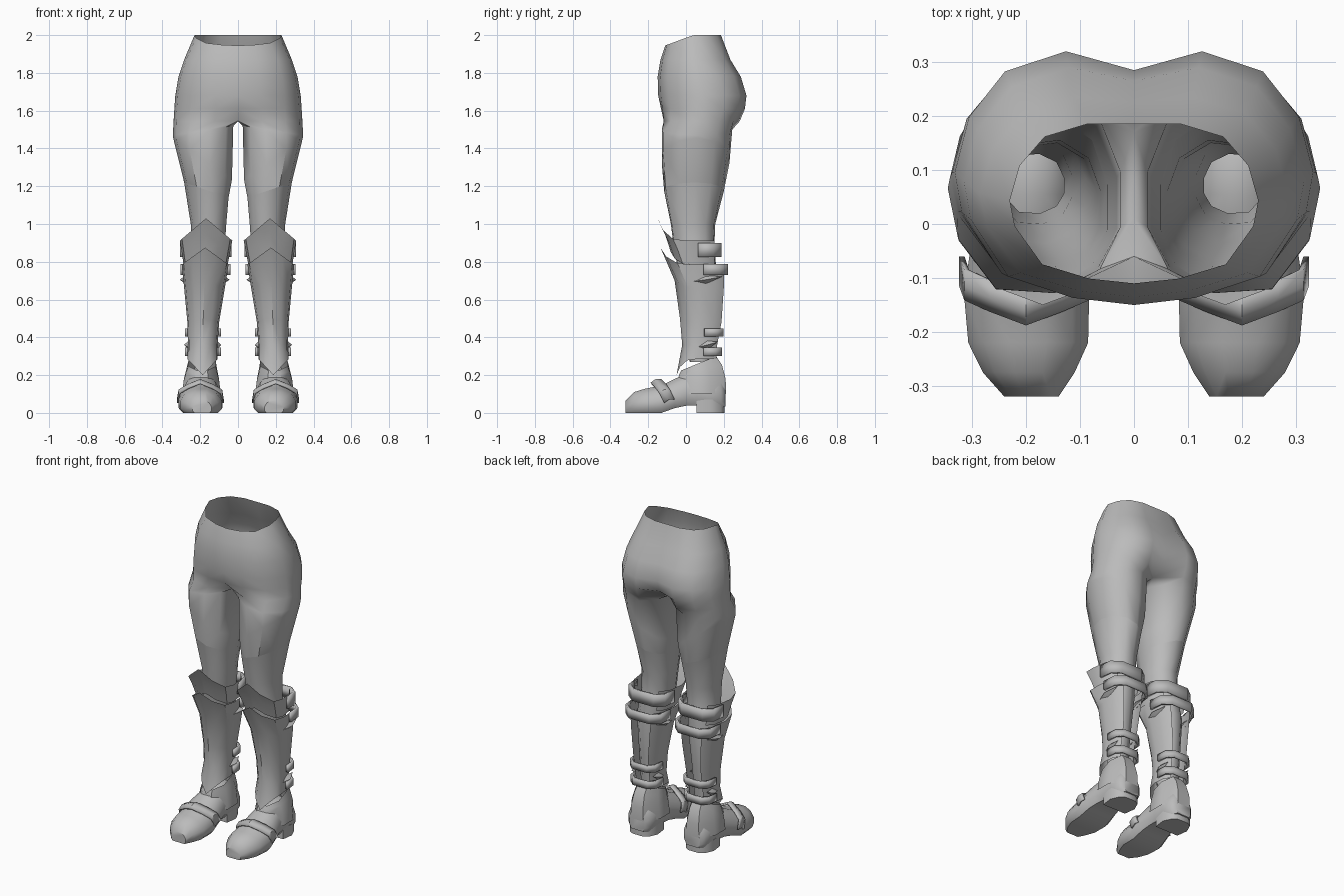
import bpy, bmesh, math

if "Cube" in bpy.data.objects:
    bpy.data.objects.remove(bpy.data.objects["Cube"])

grey = bpy.data.materials.new("plain grey")
grey.diffuse_color = (0.5, 0.5, 0.5, 1)
grey.use_nodes = True
grey.node_tree.nodes["Principled BSDF"].inputs["Base Color"].default_value = grey.diffuse_color


def finish(name, bm, angle=40, thick=0, sharp_z=None):
    """Turn a bmesh into a smooth, x-mirrored object."""
    bmesh.ops.recalc_face_normals(bm, faces=bm.faces)
    me = bpy.data.meshes.new(name)
    bm.to_mesh(me)
    bm.free()
    me.materials.append(grey)
    me.shade_smooth()
    me.set_sharp_from_angle(angle=math.radians(angle))
    ob = bpy.data.objects.new(name, me)
    bpy.context.collection.objects.link(ob)
    if thick:
        so = ob.modifiers.new("thickness", 'SOLIDIFY')
        so.thickness, so.offset = thick, 0
    mi = ob.modifiers.new("mirror", 'MIRROR')
    mi.use_clip = False
    mi.merge_threshold = 0.0005
    return ob


def loft(rings, closed=True, caps=False):
    """Skin a list of equal-length point rings."""
    bm = bmesh.new()
    vs = [[bm.verts.new(p) for p in r] for r in rings]
    n = len(rings[0])
    for a, b in zip(vs, vs[1:]):
        for i in range(n if closed else n - 1):
            j = (i + 1) % n
            bm.faces.new((a[i], a[j], b[j], b[i]))
    if caps:
        bm.faces.new(vs[0])
        bm.faces.new(vs[-1])
    return bm


def mix(a, b, t):
    return a + (b - a) * t


# Body: half pelvis running into one leg, mirrored
HIP = [(0, 0), (.36, .03), (.74, .12), (.96, .36), (1, .52), (.92, .74),
       (.72, .92), (.38, 1), (0, .93), (0, .62), (0, .3)]
LEG = [(.12, .12), (.38, 0), (.72, .02), (.94, .27), (1, .52), (.93, .78),
       (.7, .97), (.4, 1), (.12, .86), (0, .6), (0, .33)]
hips = [  # z, front, back, outer, centre front, centre back
    (1.945, -.11, .185, .23, -.11, .185),
    (1.87, -.135, .235, .285, -.135, .225),
    (1.78, -.15, .29, .315, -.15, .265),
    (1.68, -.147, .32, .332, -.147, .285),
    (1.61, -.138, .312, .337, -.132, .265),
    (1.545, -.13, .285, .341, -.06, .17)]
legs = [  # z, tilt, front, back, inner, outer
    (1.495, -.05, -.128, .245, .025, .345),
    (1.345, .22, -.128, .23, .032, .343),
    (1.18, .08, -.115, .20, .05, .285),
    (1.0, 0, -.08, .155, .062, .25),
    (.88, 0, -.065, .15, .07, .25),
    (.72, 0, -.035, .165, .09, .27),
    (.5, 0, 0, .15, .115, .255),
    (.27, 0, .02, .13, .13, .245)]
rings = []
for k, (z, f, b, o, cf, cb) in enumerate(hips):
    ring = []
    for i, (u, v) in enumerate(HIP):
        y = mix(f, b, v)
        if u == 0:
            y = mix(cf, cb, {0: 0, 8: 1, 9: .62, 10: .3}[i])
        rise = .055 * min(1, v * 2) if k == 0 else 0
        ring.append((o * u, y, z + rise))
    rings.append(ring)
for z, t, f, b, i, o in legs:
    rings.append([(mix(i, o, u), mix(f, b, v), z + t * (u - .5)) for u, v in LEG])
bm = loft(rings)
# remove the inner walls on the centre plane
bmesh.ops.delete(bm, geom=[f for f in bm.faces if all(abs(v.co.x) < 1e-5 for v in f.verts)],
                 context='FACES')
bm.verts.ensure_lookup_table()
body = finish("hips_and_legs", bm, 50)
# crisp hem where the stocking meets the thigh
n = len(LEG)
hem = range(7 * n, 8 * n)
bm = bmesh.new()
bm.from_mesh(body.data)
for e in bm.edges:
    if all(v.index in hem for v in e.verts):
        e.smooth = False
bm.to_mesh(body.data)
bm.free()

# Armour shells: open at the back, pointed at the front
HALF = [(.5, 0, 0), (.24, .09, .52), (.04, .27, .92), (0, .5, 1), (.05, .83, 1), (.2, 1, 1)]
SHELL = HALF[:0:-1] + [(1 - u, v, s) for u, v, s in HALF]
SHELL = [(u, v, s) for u, v, s in HALF[:0:-1]] + [(1 - u, v, s) for u, v, s in HALF]


def shell(name, levels):
    # level: z at front, z at sides, inner, outer, front, back
    rows = [[(mix(i, o, u), mix(f, b, v), mix(zf, zs, s)) for u, v, s in SHELL]
            for zf, zs, i, o, f, b in levels]
    finish(name, loft(rows, closed=False), 40)


shell("knee_guard", [
    (1.03, .912, .03, .308, -.15, .15),
    (.95, .85, .042, .298, -.112, .15),
    (.85, .785, .055, .288, -.08, .15)])
shell("shin_guard", [
    (.875, .785, .05, .298, -.135, .2),
    (.70, .66, .07, .285, -.06, .2),
    (.5, .48, .10, .268, -.032, .188),
    (.36, .36, .108, .265, -.02, .165),
    (.2, .285, .108, .267, -.05, .16)])

# Straps wrapping the back of the leg
BAND = [(-.01, .55), (.02, .85), (.22, 1), (.78, 1), (.98, .85), (1.01, .55)]
for name, z0, z1, i, o, f, b in [
        ("knee_strap", .825, .9, .045, .297, -.08, .18),
        ("upper_calf_strap", .73, .787, .05, .295, -.06, .217),
        ("lower_calf_strap", .405, .447, .1, .272, -.02, .193),
        ("ankle_strap", .3, .345, .1, .272, -.02, .185)]:
    rows = [[(mix(i, o, u), mix(f, b, v), z) for u, v in BAND] for z in (z0, z1)]
    finish(name, loft(rows, closed=False), 40, thick=.014)


# Leaf-shaped strap ends on both sides of the shin guard
def leaf(name, x, out, y0, y1, z):
    bm = bmesh.new()
    ym = (y0 + y1) / 2
    a, b, t, d, tip = [bm.verts.new(p) for p in [
        (x, y0, z - .012), (x, y1, z + .016), (x, ym, z + .022),
        (x, ym, z - .022), (x + out, ym, z)]]
    for tri in ((a, t, tip), (t, b, tip), (b, d, tip), (d, a, tip)):
        bm.faces.new(tri)
    finish(name, bm, 60)


leaf("upper_outer_leaf", .28, .028, .02, .19, .705)
leaf("upper_inner_leaf", .075, -.03, .02, .19, .705)
leaf("lower_outer_leaf", .262, .024, .06, .17, .36)
leaf("lower_inner_leaf", .112, -.024, .06, .17, .36)

# Shoe: sections from toe to heel
SOLE = [(.1, 0), (0, .18), (0, .5), (.13, .82), (.35, 1), (.65, 1),
        (.87, .82), (1, .5), (1, .18), (.9, 0)]
shoe = [  # y, bottom, top, inner, outer
    (-.32, 0, .065, .14, .24),
    (-.275, 0, .11, .11, .28),
    (-.22, 0, .127, .085, .307),
    (-.13, 0, .145, .083, .315),
    (-.06, .025, .18, .09, .305),
    (0, .038, .205, .1, .29),
    (.055, .04, .225, .105, .28),
    (.13, .035, .225, .102, .282),
    (.185, .03, .195, .115, .27),
    (.21, .035, .16, .14, .245)]
rows = [[(mix(i, o, u), y, mix(b, t, v)) for u, v in SOLE] for y, b, t, i, o in shoe]
finish("shoe", loft(rows, caps=True), 45)

# Heel block
HEEL = [(.115, .056), (.275, .056), (.285, .13), (.26, .185), (.23, .203),
        (.16, .203), (.13, .185), (.105, .13)]
finish("heel", loft([[(x, y, z) for x, y in HEEL] for z in (0, .07)], caps=True), 40)

# Boot shaft between the shoe and the shin guard, rising towards the back
OCT = [(.3, 0), (.7, 0), (1, .3), (1, .68), (.72, 1), (.28, 1), (0, .68), (0, .3)]
shaft = [(.1, 0, -.05, .212, .092, .295), (.17, .01, -.045, .21, .1, .287),
         (.205, .05, -.035, .19, .112, .272), (.225, .075, -.025, .16, .118, .262)]
rows = [[(mix(i, o, u), mix(f, b, v), z + t * v) for u, v in OCT]
        for z, t, f, b, i, o in shaft]
finish("boot_shaft", loft(rows), 45)

# Peaked band across the instep
ARCH = [(.08, .065, .05), (.088, .115, .025), (.135, .142, .005), (.2, .168, -.02),
        (.265, .142, .005), (.31, .115, .025), (.319, .065, .05)]
rows = [[(x, y + s, z + dz) for x, z, s in ARCH]
        for y, dz in ((-.165, -.012), (-.14, .006), (-.11, .006))]
finish("instep_band", loft(rows, closed=False), 40, thick=.01)
